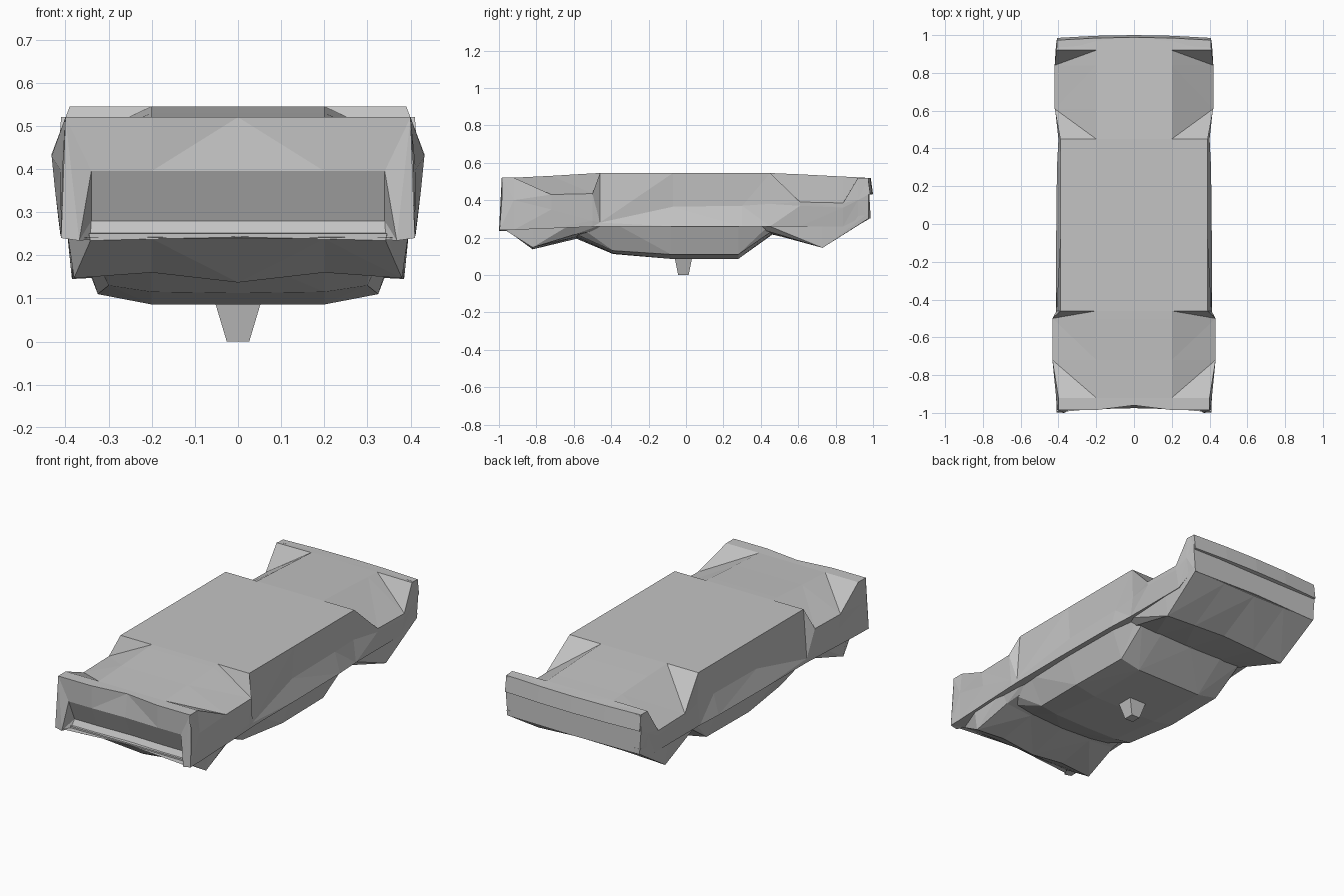
import bpy
import bmesh
from mathutils import Vector

if "Cube" in bpy.data.objects:
    bpy.data.objects.remove(bpy.data.objects["Cube"])

grey = bpy.data.materials.new("plain grey")
grey.use_nodes = True
grey.diffuse_color = (0.55, 0.55, 0.55, 1)
grey.node_tree.nodes["Principled BSDF"].inputs["Base Color"].default_value = grey.diffuse_color


def finish(name, bm, facing=None):
    """Turn a bmesh into a flat shaded grey object with outward normals."""
    bmesh.ops.remove_doubles(bm, verts=bm.verts, dist=0.0005)
    bmesh.ops.recalc_face_normals(bm, faces=bm.faces)
    if facing:
        total = sum((f.normal * f.calc_area() for f in bm.faces), Vector())
        if total.dot(Vector(facing)) < 0:
            bmesh.ops.reverse_faces(bm, faces=bm.faces)
    mesh = bpy.data.meshes.new(name)
    bm.to_mesh(mesh)
    bm.free()
    mesh.materials.append(grey)
    obj = bpy.data.objects.new(name, mesh)
    bpy.context.collection.objects.link(obj)
    return obj


def quad(bm, a, b, c, d):
    """Split a skewed quad along its lower diagonal."""
    if a.co.z + c.co.z <= b.co.z + d.co.z:
        corners = ((a, b, c), (a, c, d))
    else:
        corners = ((a, b, d), (b, c, d))
    for tri in corners:
        bm.faces.new(tri)


def loft(name, halves, front_cap=True):
    """Skin half sections, each running centre to centre or side to centre, mirrored in x."""
    bm = bmesh.new()
    rings = []
    for half in halves:
        mirrored = [(-x, y, z) for x, y, z in reversed(half) if x > 0]
        rings.append([bm.verts.new(p) for p in list(half) + mirrored])
    n = len(rings[0])
    for r, s in zip(rings, rings[1:]):
        for i in range(n):
            j = (i + 1) % n
            quad(bm, r[i], r[j], s[j], s[i])
    if front_cap:
        bm.faces.new(rings[0])
    bm.faces.new(rings[-1])
    return finish(name, bm)


# Main body: y, deck height, edge x and z, crease x and z, sill x
body = [
    (-.985, .52, .4, .52, .406, .4, .41),
    (-.92, .52, .4, .52, .412, .4, .41),
    (-.72, .53, .432, .43, .424, .35, .412),
    (-.5, .543, .432, .435, .417, .29, .412),
    (-.46, .545, .39, .545, .41, .28, .412),
    (-.07, .545, .39, .545, .378, .365, .412),
    (.3, .545, .39, .545, .378, .37, .408),
    (.45, .545, .39, .545, .385, .38, .4),
    (.61, .538, .42, .39, .418, .37, .4),
    (.84, .526, .42, .385, .418, .36, .4),
    (.92, .522, .41, .52, .415, .4, .4),
    (.975, .518, .405, .515, .41, .43, .4),
]
sections = []
for y, deck, ex, ez, cx, cz, sx in body:
    end = 0.025 if abs(y) > 0.97 else 0
    centre = y + (end if y < 0 else end / 2)
    sill = 0.24 + max(0, min(0.02, (y + 0.95) * 0.04))
    if y > 0.9:
        sill = 0.3
    tip = y - (0.012 if y < -0.97 else 0)
    sections.append([(0, centre, deck), (.2, y, deck), (ex, y, ez), (cx, y, cz),
                     (sx, tip, sill), (0, centre, sill + 0.003)])
loft("main_body", sections, front_cap=False)


# Lower masses hanging under the body: y, then height of keel line inwards
def lower(name, rows):
    halves = []
    for y, wide, top, low, low_z, mid_z, keel_z in rows:
        halves.append([(0, y, top), (wide, y, top), (low, y, low_z),
                       (.2, y, mid_z), (0, y, keel_z)])
    loft(name, halves)


lower("front_lower", [
    (-.958, .345, .25, .342, .234, .238, .242),
    (-.82, .398, .27, .38, .147, .16, .137),
    (-.6, .4, .28, .36, .215, .2, .19),
    (-.42, .38, .28, .34, .25, .24, .24),
])
lower("cabin", [
    (-.6, .37, .28, .31, .225, .21, .2),
    (-.39, .38, .28, .3, .13, .115, .112),
    (-.08, .39, .28, .325, .11, .086, .086),
    (.28, .385, .28, .32, .11, .086, .086),
    (.46, .36, .28, .33, .235, .22, .215),
])
lower("rear_lower", [
    (.4, .38, .28, .34, .245, .235, .23),
    (.73, .402, .32, .385, .145, .155, .165),
    (.976, .404, .33, .4, .302, .3, .298),
])

# Recessed front panel with a pointed fin at each corner
bm = bmesh.new()
levels = [(.52, -.985, .4), (.395, -.98, .34), (.28, -.93, .34), (.236, -.958, .343)]
for side in (-1, 1):
    grid = []
    for z, y, x in levels:
        centre_y = y + (0.025 if z > 0.5 else 0.005)
        grid.append([bm.verts.new((side * px, py, z))
                     for px, py in ((0, centre_y), (.2, y), (x, y))])
    for r, s in zip(grid, grid[1:]):
        for i in range(2):
            quad(bm, r[i], r[i + 1], s[i + 1], s[i])
    tip = bm.verts.new((side * .368, -1, .234))
    outer = bm.verts.new((side * .41, -.997, .24))
    shoulder, brow, cheek, chin = [row[2] for row in grid]
    for tri in ((shoulder, brow, tip), (shoulder, tip, outer),
                (brow, cheek, tip), (cheek, chin, tip), (chin, outer, tip)):
        bm.faces.new(tri)
finish("front_panel", bm, facing=(0, -1, 0))

# Overhanging lip across the rear
lip = []
for x in (-.408, -.2, 0, .2, .408):
    back = 0.015 * (abs(x) / .408) ** 2
    lip.append([(x, y - back, z) for y, z in
                ((.95, .519), (.988, .518), (1, .432), (.96, .425))])
bm = bmesh.new()
rows = [[bm.verts.new(p) for p in row] for row in lip]
for r, s in zip(rows, rows[1:]):
    for i in range(4):
        quad(bm, r[i], r[i - 1], s[i - 1], s[i])
bm.faces.new(rows[0])
bm.faces.new(rows[-1])
finish("rear_lip", bm)

# Tapered peg below the cabin
loft("peg", [
    [(.026, -.042, 0), (.026, .014, 0)],
    [(.053, -.06, .09), (.053, .032, .09)],
])
